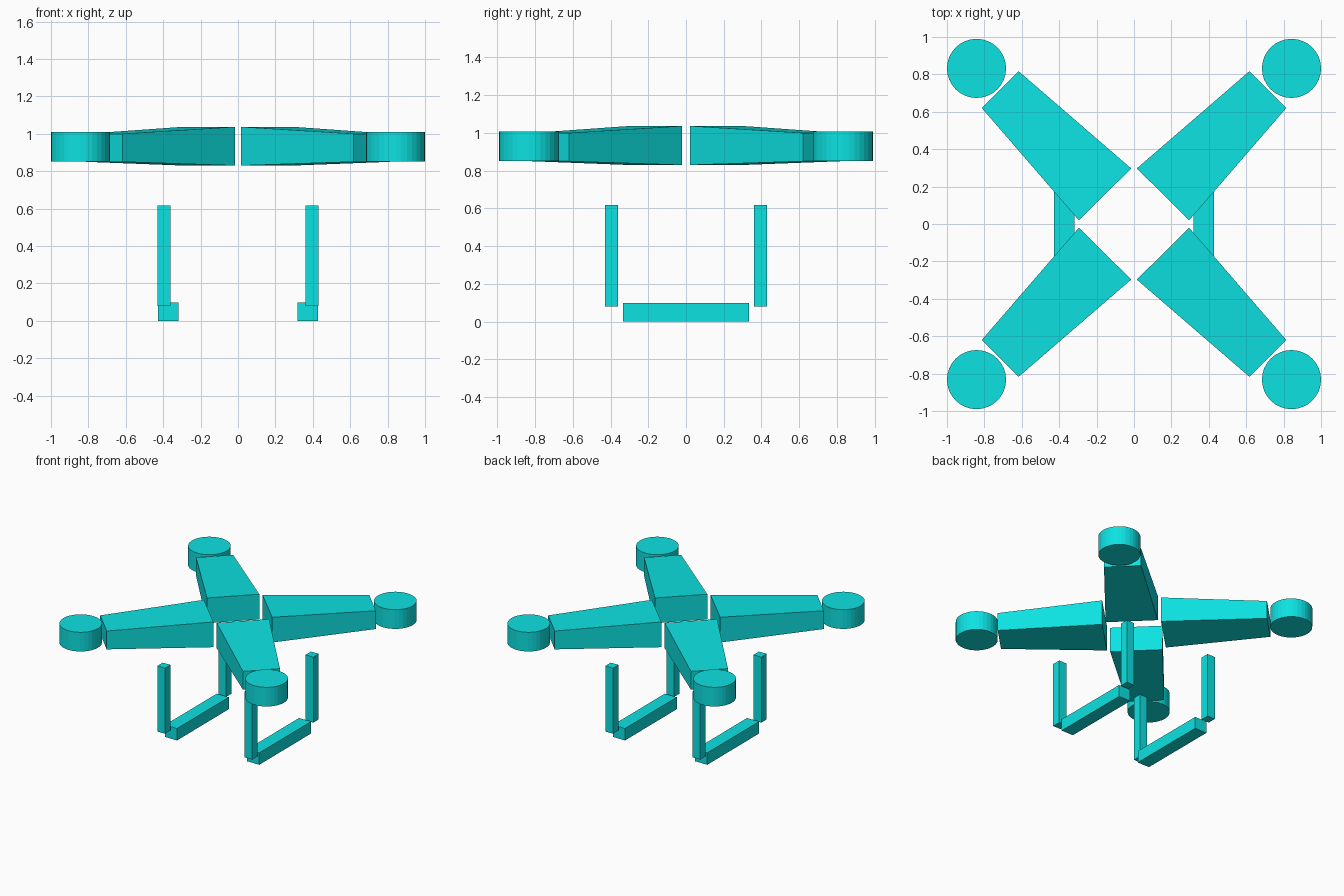
import bpy, bmesh
from mathutils import Vector

if "Cube" in bpy.data.objects:
    bpy.data.objects.remove(bpy.data.objects["Cube"])

mat = bpy.data.materials.new("cyan_plastic")
mat.diffuse_color = (0.004, 0.76, 0.76, 1)
mat.use_nodes = True
mat.node_tree.nodes["Principled BSDF"].inputs["Base Color"].default_value = mat.diffuse_color


def finish(name, bm):
    bmesh.ops.recalc_face_normals(bm, faces=bm.faces)
    mesh = bpy.data.meshes.new(name)
    bm.to_mesh(mesh)
    bm.free()
    mesh.materials.append(mat)
    ob = bpy.data.objects.new(name, mesh)
    bpy.context.collection.objects.link(ob)


def loft(name, bottom, top):
    """Closed solid between two matching outlines."""
    bm = bmesh.new()
    lo = [bm.verts.new(p) for p in bottom]
    hi = [bm.verts.new(p) for p in top]
    bm.faces.new(lo)
    bm.faces.new(hi)
    n = len(lo)
    for i in range(n):
        j = (i + 1) % n
        bm.faces.new((lo[i], lo[j], hi[j], hi[i]))
    finish(name, bm)


def box(name, x0, x1, y0, y1, z0, z1):
    rect = [(x0, y0), (x1, y0), (x1, y1), (x0, y1)]
    loft(name, [(x, y, z0) for x, y in rect], [(x, y, z1) for x, y in rect])


# Arm outline: inner end pair, then outer end pair
arm = [(0.015, 0.297), (0.295, 0.02), (0.814, 0.62), (0.617, 0.817)]
arm_bottom = [0.83, 0.83, 0.85, 0.85]
arm_top = [1.037, 1.037, 1.0, 1.0]

for sx, side in ((-1, "left"), (1, "right")):
    for sy, end in ((-1, "front"), (1, "back")):
        tag = f"{end}_{side}"
        # Tapered arm
        loft(f"arm_{tag}",
             [(sx * x, sy * y, z) for (x, y), z in zip(arm, arm_bottom)],
             [(sx * x, sy * y, z) for (x, y), z in zip(arm, arm_top)])

        # Motor pod at the arm tip
        bm = bmesh.new()
        bmesh.ops.create_cone(bm, cap_ends=True, segments=32,
                              radius1=0.158, radius2=0.158, depth=0.157)
        bmesh.ops.translate(bm, verts=bm.verts,
                            vec=Vector((sx * 0.842, sy * 0.832, 0.93)))
        finish(f"motor_{tag}", bm)

        # Landing gear post
        box(f"landing_post_{tag}", sx * 0.36, sx * 0.43,
            sy * 0.36, sy * 0.43, 0.08, 0.617)

    # Landing skid
    box(f"landing_skid_{side}", sx * 0.318, sx * 0.427, -0.335, 0.335, 0, 0.098)
